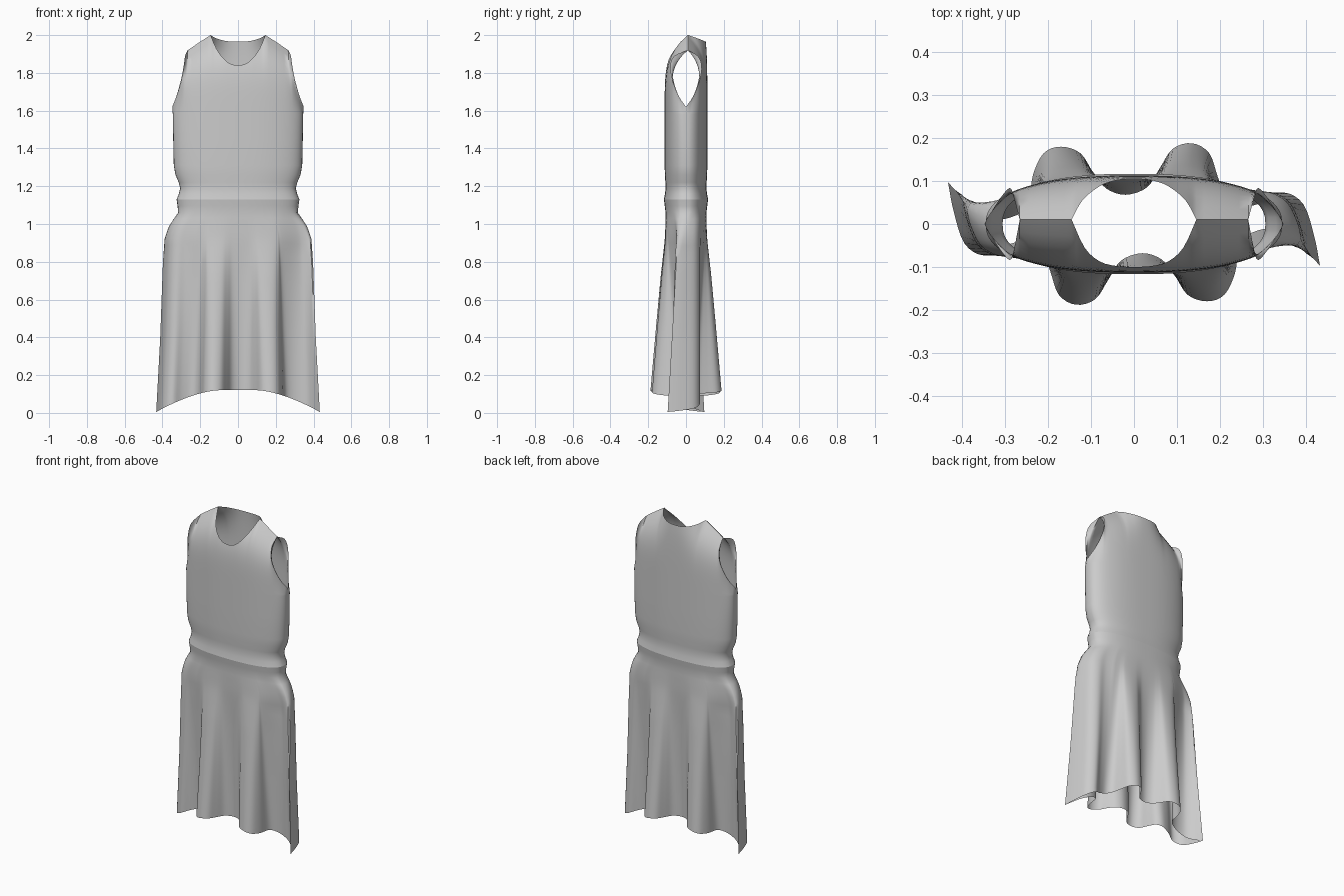
import bpy, bmesh
from mathutils import Vector

cube = bpy.data.objects.get("Cube")
if cube:
    bpy.data.objects.remove(cube, do_unlink=True)

cloth = bpy.data.materials.new("grey cloth")
cloth.use_nodes = True
GREY = (0.6, 0.6, 0.6, 1)
cloth.diffuse_color = GREY
cloth.node_tree.nodes["Principled BSDF"].inputs["Base Color"].default_value = GREY


def spline(points, n):
    """Smooth curve through the points, n steps per span."""
    p = [Vector(q) for q in points]
    p = [2 * p[0] - p[1]] + p + [2 * p[-1] - p[-2]]
    out = []
    for a, b, c, d in zip(p, p[1:], p[2:], p[3:]):
        for i in range(n):
            t = i / n
            out.append(0.5 * (2 * b + (c - a) * t + (2 * a - 5 * b + 4 * c - d) * t * t
                              + (3 * b - a - 3 * c + d) * t ** 3))
    return out + [p[-2]]


def oval(s, half_width, depth):
    """Point of the flattened body section at width fraction s."""
    return s * half_width, depth * max(0, 1 - abs(s) ** 2.4) ** (1 / 2.4)


def ramp(keys, t):
    for (t0, v0), (t1, v1) in zip(keys, keys[1:]):
        if t <= t1:
            f = (t - t0) / (t1 - t0)
            return v0 + (v1 - v0) * f
    return keys[-1][1]


def garment(name, panels):
    """Each panel is a list of columns of points; seams are welded."""
    bm = bmesh.new()
    for columns in panels:
        grid = [[bm.verts.new(p) for p in col] for col in columns]
        for a, b in zip(grid, grid[1:]):
            for i in range(len(a) - 1):
                bm.faces.new((a[i], b[i], b[i + 1], a[i + 1]))
    bmesh.ops.remove_doubles(bm, verts=bm.verts, dist=0.0005)
    bmesh.ops.recalc_face_normals(bm, faces=bm.faces)
    mesh = bpy.data.meshes.new(name)
    bm.to_mesh(mesh)
    bm.free()
    mesh.materials.append(cloth)
    obj = bpy.data.objects.new(name, mesh)
    bpy.context.collection.objects.link(obj)
    bpy.ops.object.select_all(action='DESELECT')
    obj.select_set(True)
    bpy.context.view_layer.objects.active = obj
    bpy.ops.object.shade_smooth_by_angle(angle=0.9)


# Bodice: columns rise from the waistband to armhole, shoulder and neck edges
ARMHOLE = [(0.348, 0, 1.62), (0.325, 0.04, 1.68), (0.3, 0.075, 1.77),
           (0.287, 0.083, 1.84), (0.28, 0.062, 1.89), (0.266, -0.01, 1.92)]
SHOULDER = [(0.266, -0.01, 1.92), (0.2, -0.01, 1.965), (0.145, -0.01, 2)]
FRONT_NECK = [(0.145, -0.01, 2), (0.115, 0.055, 1.93), (0.08, 0.087, 1.88),
              (0.04, 0.098, 1.848), (0, 0.1, 1.84)]
BACK_NECK = [(0.145, 0.01, 2), (0.12, 0.055, 1.985), (0.08, 0.088, 1.972),
             (0.04, 0.102, 1.966), (0, 0.105, 1.965)]
BASE = [1, 0.985, 0.94, 0.885, 0.84, 0.775, 0.59, 0.42, 0.33, 0.23, 0.115, 0]
RINGS = [(1.13, 0.325, 0.117), (1.16, 0.313, 0.111), (1.19, 0.306, 0.108), (1.22, 0.314, 0.109),
         (1.26, 0.331, 0.112), (1.31, 0.34, 0.113), (1.45, 0.343, 0.113), (1.58, 0.345, 0.113)]


def bodice_panel(side, neck):
    seam = 1 if side < 0 else -1        # keeps the shoulder seam shared
    fix = lambda pts: [(x, y * seam if y < 0 else y, z) for x, y, z in pts]
    edge = spline(fix(ARMHOLE), 3)[:-1] + spline(fix(SHOULDER), 3)[:-1] + spline(neck, 3)
    base = [v.x for v in spline([(s, 0, 0) for s in BASE], 3)]
    half = []
    for s, top in zip(base, edge):
        col = [(*oval(s, w, d), z) for z, w, d in RINGS]
        x0, y0, z0 = col[-1]
        for i in range(1, 13):
            t = i / 12
            col.append((x0 + (top.x - x0) * t, y0 + (top.y - y0) * t ** 4.5,
                        z0 + (top.z - z0) * t))
        half.append([(x, y * side, z) for x, y, z in col])
    return half + [[(-x, y, z) for x, y, z in col] for col in half[-2::-1]]


garment("bodice", [bodice_panel(-1, FRONT_NECK), bodice_panel(1, BACK_NECK)])

# Skirt: columns run from the waist oval to a wavy hem
HEM = [(0.433, -0.097), (0.4, -0.045), (0.36, -0.015), (0.3, -0.012), (0.25, -0.04),
       (0.235, -0.115), (0.21, -0.165), (0.17, -0.18), (0.125, -0.165), (0.095, -0.12),
       (0.065, -0.083), (0.02, -0.068), (-0.03, -0.085), (-0.06, -0.13), (-0.09, -0.175),
       (-0.135, -0.188), (-0.175, -0.165), (-0.195, -0.11), (-0.215, -0.06), (-0.25, -0.04),
       (-0.3, -0.05), (-0.35, -0.073), (-0.395, -0.045), (-0.42, 0.03), (-0.433, 0.097)]
FLARE = [(0, 0), (0.06, 0), (0.12, 0.4), (0.18, 0.62), (0.3, 0.7), (0.65, 0.82), (1, 1)]
FOLD = [(0, 0), (0.1, 0), (0.2, 0.05), (0.39, 0.32), (0.66, 0.63), (1, 1)]
SIDE_FOLD = [(0, 0), (0.06, 0), (0.12, 0.2), (0.25, 0.5), (1, 1)]


def skirt_panel(turn):
    columns = []
    for h in spline([(x, y, 0) for x, y in HEM], 4):
        s = max(-1, min(1, h.x / 0.433))
        hem_z = 0.12 - 0.115 * (max(0, abs(h.x) - 0.1) / 0.333) ** 1.6
        side = max(0, min(1, (abs(h.x) - 0.25) / 0.12))
        col = []
        for i in range(33):
            t = i / 32
            pinch = 0.01 * max(0, 1 - t / 0.06)
            x0, y0 = oval(s, 0.315 + pinch, 0.109 + pinch * 0.8)
            fold = ramp(FOLD, t) * (1 - side) + ramp(SIDE_FOLD, t) * side
            x = x0 + (h.x - x0) * ramp(FLARE, t)
            y = -y0 + (h.y + y0) * fold
            col.append((x * turn, y * turn, 1.13 + (hem_z - 1.13) * t))
        columns.append(col)
    return columns


garment("skirt", [skirt_panel(1), skirt_panel(-1)])
